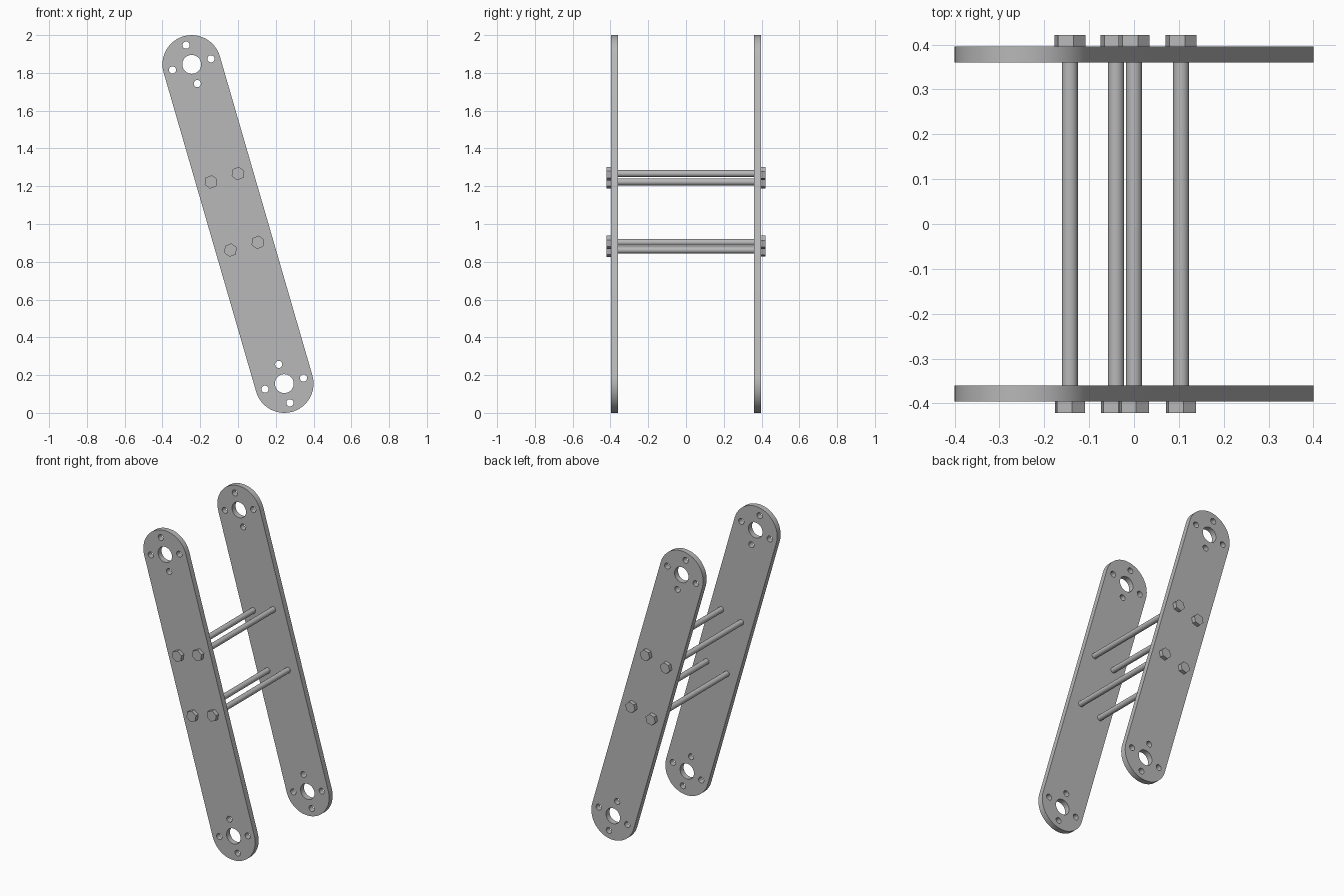
import bpy, bmesh, math

if "Cube" in bpy.data.objects:
    bpy.data.objects.remove(bpy.data.objects["Cube"], do_unlink=True)

steel = bpy.data.materials.new("grey_steel")
steel.use_nodes = True
GREY = (0.48, 0.48, 0.48, 1)
steel.diffuse_color = GREY
bsdf = next(n for n in steel.node_tree.nodes if n.type == 'BSDF_PRINCIPLED')
bsdf.inputs["Base Color"].default_value = GREY


def arc(cx, cz, r, n, start=0.0, sweep=math.tau):
    """Points on an arc in the x-z plane; a full sweep gives a closed ring."""
    steps = n if sweep == math.tau else n - 1
    return [(cx + r * math.cos(start + sweep * i / steps),
             cz + r * math.sin(start + sweep * i / steps)) for i in range(n)]


def extrude(name, loops, y0, y1):
    """Fill an outline (with optional holes) and extrude it from y0 to y1."""
    curve = bpy.data.curves.new(name + "_outline", 'CURVE')
    curve.dimensions = '2D'
    curve.fill_mode = 'BOTH'
    curve.extrude = (y1 - y0) / 2
    for loop in loops:
        spline = curve.splines.new('POLY')
        spline.points.add(len(loop) - 1)
        for p, (x, z) in zip(spline.points, loop):
            p.co = (x, z, 0, 1)
        spline.use_cyclic_u = True
    temp = bpy.data.objects.new(name + "_outline", curve)
    bpy.context.collection.objects.link(temp)
    deps = bpy.context.evaluated_depsgraph_get()
    mesh = bpy.data.meshes.new_from_object(temp.evaluated_get(deps))
    bpy.data.objects.remove(temp, do_unlink=True)

    # stand the profile upright and make it a clean solid
    bm = bmesh.new()
    bm.from_mesh(mesh)
    for v in bm.verts:
        x, z, d = v.co
        v.co = (x, (y0 + y1) / 2 - d, z)
    bmesh.ops.remove_doubles(bm, verts=bm.verts, dist=1e-5)
    bmesh.ops.recalc_face_normals(bm, faces=bm.faces)
    bm.to_mesh(mesh)
    bm.free()
    mesh.shade_smooth()
    mesh.set_sharp_from_angle(angle=math.radians(30))
    mesh.materials.clear()
    mesh.materials.append(steel)
    mesh.name = name
    obj = bpy.data.objects.new(name, mesh)
    bpy.context.collection.objects.link(obj)
    return obj


# Link plate profile: rounded bar with a bore and four bolt holes at each end
PX, PZ, R = 0.245, 0.845, 0.155
tilt = math.atan2(PX, PZ)
ends = [(-PX, 1 + PZ, tilt), (PX, 1 - PZ, tilt + math.pi)]
outline, holes = [], []
for cx, cz, start in ends:
    outline += arc(cx, cz, R, 25, start, math.pi)
    holes.append(arc(cx, cz, 0.05, 32))
    holes += [arc(hx, hz, 0.019, 20) for hx, hz in arc(cx, cz, 0.106, 4, tilt)]

INNER, OUTER, HEAD = 0.36, 0.396, 0.421
extrude("front_plate", [outline] + holes, -OUTER, -INNER)
extrude("back_plate", [outline] + holes, INNER, OUTER)

# Spacer rods with a hexagonal head at both ends
rods = {"upper_right": (-0.143, 1.223), "upper_left": (0.0, 1.267),
        "lower_right": (-0.04, 0.862), "lower_left": (0.105, 0.903)}
for name, (x, z) in rods.items():
    extrude(name + "_rod", [arc(x, z, 0.018, 24)], -INNER, INNER)
    extrude(name + "_front_head", [arc(x, z, 0.036, 6, math.radians(22))], -HEAD, -OUTER)
    extrude(name + "_back_head", [arc(x, z, 0.036, 6, tilt)], OUTER, HEAD)
